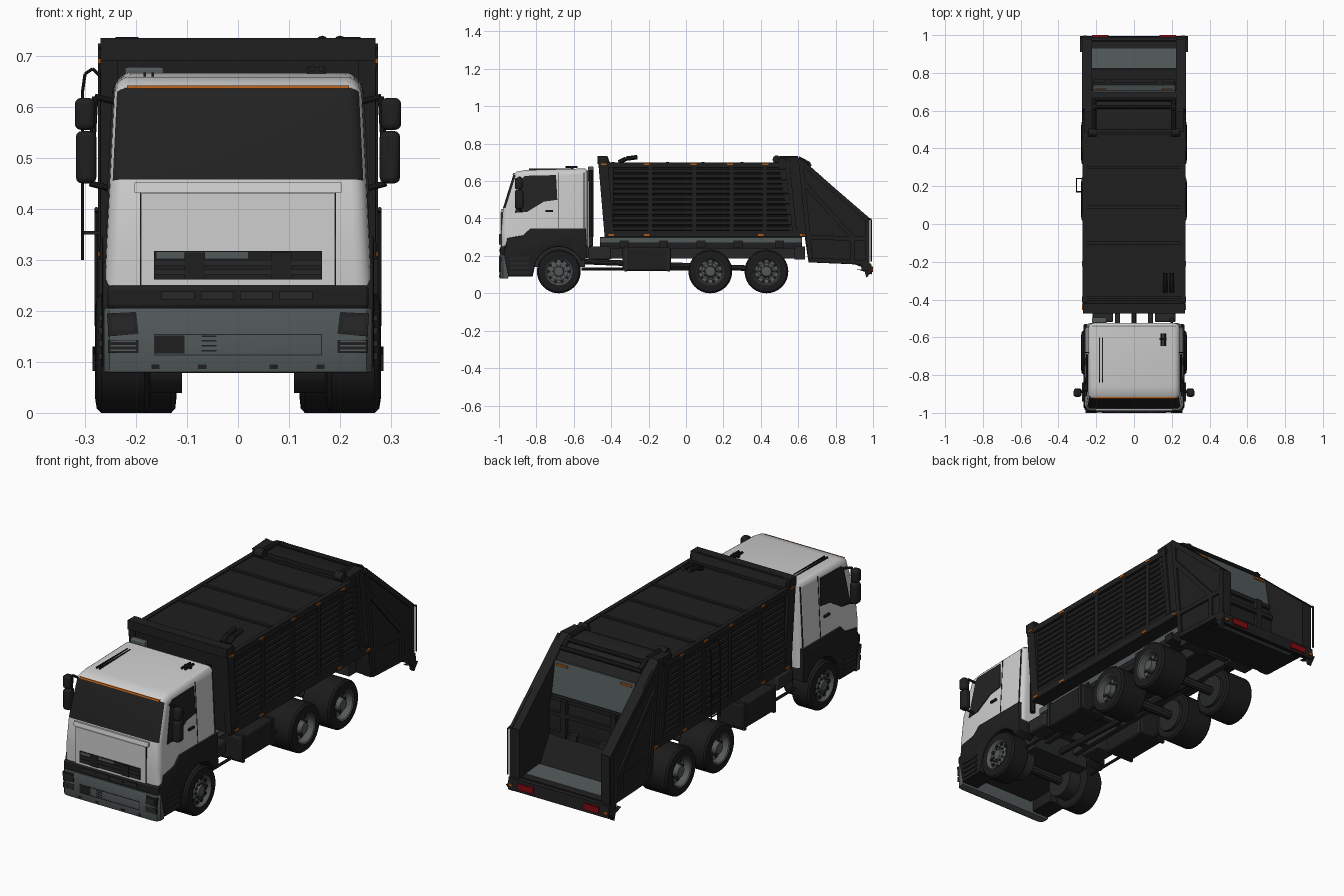
import bpy, bmesh, math
from mathutils import Vector, Matrix

def mat(name, r, g, b):
    m = bpy.data.materials.new(name)
    m.diffuse_color = (r, g, b, 1)
    return m

WHITE = mat("cab_white", .62, .62, .62)
BLACK = mat("body_black", .0135, .0135, .0135)
GLASS = mat("window_glass", .016, .016, .016)
RUBBER = mat("tyre_rubber", .011, .011, .011)
GREY = mat("bumper_grey", .085, .1, .102)
RIM = mat("rim_grey", .09, .098, .1)
FRAME = mat("chassis_dark_grey", .02, .0205, .021)
ORANGE = mat("marker_orange", .42, .1, .008)
RED = mat("lamp_red", .22, .003, .006)

def finish(name, bm, m, mirror=False):
    bmesh.ops.recalc_face_normals(bm, faces=bm.faces)
    me = bpy.data.meshes.new(name)
    bm.to_mesh(me)
    bm.free()
    ob = bpy.data.objects.new(name, me)
    bpy.context.collection.objects.link(ob)
    me.materials.append(m)
    if mirror:
        ob.modifiers.new("mirror", 'MIRROR')
    return ob

def prism(name, m, pts, a0, a1, axis='x', mirror=False, bevel=0, seg=2):
    """Extrude a 2D outline along an axis, optionally rounding the two outline rims."""
    def place(p, a):
        return {'x': (a, p[0], p[1]), 'y': (p[0], a, p[1]), 'z': (p[0], p[1], a)}[axis]
    bm = bmesh.new()
    lo = [bm.verts.new(place(p, a0)) for p in pts]
    hi = [bm.verts.new(place(p, a1)) for p in pts]
    caps = [bm.faces.new(lo), bm.faces.new(hi)]
    n = len(pts)
    for i in range(n):
        bm.faces.new((lo[i], lo[(i + 1) % n], hi[(i + 1) % n], hi[i]))
    if bevel:
        bmesh.ops.recalc_face_normals(bm, faces=bm.faces)
        edges = list({e for f in caps for e in f.edges})
        bmesh.ops.bevel(bm, geom=edges, offset=bevel, segments=seg, profile=.5, affect='EDGES')
    return finish(name, bm, m, mirror)

def box(name, m, x0, x1, y0, y1, z0, z1, mirror=False, bevel=0):
    ob = prism(name, m, [(y0, z0), (y1, z0), (y1, z1), (y0, z1)], x0, x1, 'x', mirror)
    if bevel:
        b = ob.modifiers.new("bevel", 'BEVEL')
        b.width, b.segments = bevel, 3
    return ob

def tube(name, m, pts, r, mirror=False, n=10):
    bm = bmesh.new()
    for a, b in zip(pts, pts[1:]):
        a, b = Vector(a), Vector(b)
        rot = (b - a).to_track_quat('Z', 'Y').to_matrix().to_4x4()
        bmesh.ops.create_cone(bm, cap_ends=True, segments=n, radius1=r, radius2=r, depth=(b - a).length,
                              matrix=Matrix.Translation((a + b) / 2) @ rot)
    return finish(name, bm, m, mirror)

def lathe(name, m, prof, y, z=.117, n=40):
    bm = bmesh.new()
    vs = [bm.verts.new((x, y, z + r)) for x, r in prof]
    es = [bm.edges.new(p) for p in zip(vs, vs[1:])]
    bmesh.ops.spin(bm, geom=vs + es, cent=(0, y, z), axis=(1, 0, 0), angle=2 * math.pi, steps=n)
    bmesh.ops.remove_doubles(bm, verts=bm.verts, dist=1e-5)
    return finish(name, bm, m, True)

def taper(ob):
    for v in ob.data.vertices:
        v.co.x *= 1 - .08 * max(0, v.co.z - .25) / .42
    return ob

# --- cab shell, windscreen by face rule ---
cab = taper(prism("cab_shell", WHITE, [(-.985, .24), (-.988, .33), (-.978, .458), (-.922, .638), (-.905, .65), (-.86, .659),
                  (-.54, .667), (-.525, .655), (-.525, .25)], -.262, .262, bevel=.032, seg=5))
cab.data.materials.append(GLASS)
for f in cab.data.polygons:
    if .47 < f.center.z < .635 and f.normal.y < -.5:
        f.material_index = 1
taper(prism("windscreen_top_strip", ORANGE, [(-.927, .636), (-.923, .642), (-.912, .642), (-.912, .636)], -.235, .235))
taper(prism("side_window", GLASS, [(-.915, .43), (-.875, .615), (-.86, .628), (-.695, .632), (-.688, .50), (-.76, .49), (-.85, .435)],
            .255, .266, mirror=True))
for y in (-.68, -.545):
    taper(box("door_seam", FRAME, .25, .2635, y - .002, y + .002, .35, .645, True))
box("door_handle", BLACK, .25, .262, -.75, -.71, .435, .445, True)
# front panel, grille, band
box("front_panel", WHITE, -.19, .19, -.993, -.975, .25, .43)
prism("panel_top_lip", WHITE, [(-.992, .432), (-.988, .452), (-.97, .452), (-.97, .432)], -.203, .203)
box("panel_seam", FRAME, .19, .192, -.990, -.975, .25, .432, True)
box("grille", BLACK, -.165, .165, -.997, -.975, .262, .318)
box("grille_upper_mesh", GREY, -.16, .02, -.998, -.98, .303, .316)
for z in (.27, .288):
    box("grille_bar", FRAME, -.165, .165, -1.0, -.98, z, z + .012)
box("grille_bracket", BLACK, .065, .105, -1.001, -.98, .262, .315, True)
box("front_band", BLACK, -.256, .256, -.994, -.93, .205, .25, bevel=.008)
for i in range(4):
    box("band_slot", FRAME, -.15 + i * .077, -.085 + i * .077, -.997, -.98, .222, .238)
# bumper and lamps
prism("bumper", GREY, [(-.263, -.95), (-.263, -.978), (-.252, -.992), (-.235, -.997), (.235, -.997), (.252, -.992),
                       (.263, -.978), (.263, -.95)], .078, .207, 'z', bevel=.006)
prism("headlamp", GLASS, [(.195, .155), (.254, .15), (.257, .195), (.2, .198)], -.9995, -.97, 'y', True)
box("headlamp_lens", FRAME, .205, .247, -1.001, -.98, .162, .189, True)
box("fog_lamp", BLACK, .195, .254, -.9995, -.97, .117, .143, True)
for z in (.121, .130, .139):
    box("fog_lamp_slat", GREY, .2, .25, -1.001, -.98, z, z + .003, True)
for a, b, c, d in ((-.165, .165, .113, .115), (-.165, .165, .153, .155), (-.165, -.163, .113, .155), (.163, .165, .113, .155)):
    box("bumper_inset_line", FRAME, a, b, -.999, -.98, c, d)
box("bumper_intake", BLACK, -.163, -.105, -.999, -.98, .116, .152)
for z in (.12, .13, .14, .149):
    box("bumper_intake_slot", BLACK, -.072, -.042, -.999, -.98, z, z + .003)
for x in (.07, .162):
    box("tow_slot", BLACK, x - .008, x + .008, -.9995, -.98, .086, .095, True)
# wings with wheel arch, steps
arch = [(-.68 + .132 * math.cos(t), .117 + .132 * math.sin(t)) for t in [math.radians(175 - 15 * i) for i in range(11)]]
prism("front_wing", BLACK, [(-.95, .09), (-.975, .21), (-.955, .295), (-.87, .31), (-.83, .347), (-.535, .347), (-.53, .19)]
      + arch[::-1] + [(-.82, .09)], .17, .267, mirror=True, bevel=.006)
for z in (.105, .13, .155, .18):
    box("cab_step", FRAME, .25, .274, -.94, -.84, z, z + .012, True)
box("engine_block", FRAME, -.16, .16, -.95, -.54, .14, .26)
box("front_underpan", GREY, -.25, .25, -.965, -.95, .085, .2)
# mirrors
box("mirror_upper", BLACK, .28, .32, -.915, -.875, .555, .618, True, .012)
box("mirror_lower", BLACK, .278, .318, -.915, -.87, .45, .553, True, .012)
tube("mirror_arm", BLACK, [(.24, -.88, .61), (.28, -.89, .62), (.29, -.89, .45), (.25, -.88, .44)], .006, True)
# roof rails, horn, intake snorkel
for x in (-.185, -.17):
    box("roof_rail", BLACK, x, x + .005, -.84, -.6, .657, .668)
for x in (.145, .163):
    tube("roof_horn", BLACK, [(x, -.645, .675), (x, -.58, .675)], .006)
box("horn_mount", BLACK, .135, .172, -.615, -.603, .66, .678)
box("intake_head", GREY, -.222, -.145, -.525, -.495, .6, .678, bevel=.006)
box("intake_duct", BLACK, -.215, -.15, -.522, -.497, .25, .6, bevel=.008)
tube("exhaust_stack", BLACK, [(.2, -.508, .3), (.2, -.508, .66)], .013)

# --- chassis ---
box("frame_rail", FRAME, .075, .1, -.9, .63, .185, .25, True)
for y in (-.45, -.2, .0, .28, .6):
    box("cross_member", FRAME, -.09, .09, y - .015, y + .015, .19, .24)
box("subframe", GREY, .17, .2, -.46, .62, .268, .298, True)
box("subframe_core", BLACK, -.17, .17, -.46, .62, .24, .302)
for y in (-.33, -.12, .08, .28, .5):
    box("subframe_bracket", BLACK, .09, .205, y - .025, y + .025, .245, .282, True)
box("fuel_tank", BLACK, .11, .255, -.34, -.08, .12, .245, True, .012)
for y in (-.33, -.1):
    box("tank_strap", FRAME, .11, .259, y, y + .015, .117, .25, True)
tube("side_rail", FRAME, [(.2, -.56, .13), (.2, .02, .13)], .007, True)
box("air_tank_box", FRAME, .11, .22, -.52, -.4, .18, .25, True, .01)
tube("drive_shaft", FRAME, [(0, -.55, .17), (0, .43, .13)], .015)
box("rear_frame_end", FRAME, .07, .2, .58, .635, .18, .25, True)

# --- wheels ---
for y in (-.68, .13, .43):
    tube("axle", FRAME, [(-.2, y, .117), (.2, y, .117)], .022)
    front = y < 0
    inner = [(.175, .066), (.172, .09), (.175, .108), (.183, .117)] if front else [(.13, .066), (.121, .09), (.123, .108), (.131, .117)]
    lathe("tyre", RUBBER, inner + [(.268, .117), (.277, .109), (.28, .09), (.276, .07), (.26, .066)], y)
    lathe("brake_drum", FRAME, [(.11, 0), (.11, .078), (.19, .078), (.19, 0)], y, n=24)
    rim = [(.279, .073), (.276, .069), (.262, .063), (.262, .052), (.267, .044), (.267, .028), (.278, .024), (.28, 0)]
    if not front:
        rim = [(.279, .073), (.276, .069), (.245, .063), (.24, .044), (.245, .032), (.274, .026), (.278, 0)]
    lathe("rim", RIM, rim, y, n=32)
    xh = .264 if front else .242
    for i in range(10):
        t = math.tau * i / 10
        c, s = math.cos(t), math.sin(t)
        tube("rim_hole", RUBBER, [(xh - .012, y + .055 * c, .117 + .055 * s), (xh + .003, y + .055 * c, .117 + .055 * s)], .009, True)
        tube("wheel_nut", FRAME, [(xh - .01, y + .036 * c, .117 + .036 * s), (xh + .01, y + .036 * c, .117 + .036 * s)], .0045, True, 6)

# --- refuse container ---
prism("container", BLACK, [(-.468, .733), (-.42, .733), (-.405, .695), (.6, .695), (.63, .3), (-.43, .3)], -.257, .257)
prism("front_end_frame", BLACK, [(-.472, .735), (-.42, .735), (-.385, .3), (-.435, .3)], .235, .27, mirror=True)
box("front_top_beam", BLACK, -.27, .27, -.474, -.43, .69, .735)
teeth = [(.25, .33)]
for i in range(12):
    z = .335 + i * .028
    teeth += [(.26, z), (.267, z + .004), (.267, z + .02), (.26, z + .024)]
prism("side_slats", BLACK, teeth + [(.25, .68)], -.39, .56, 'y', True)
box("side_rail_top", BLACK, .25, .272, -.43, .56, .672, .70, True)
box("side_rail_bottom", BLACK, .25, .272, -.42, .62, .30, .335, True)
for y in (-.19, .045, .245, .42):
    box("side_post", BLACK, .25, .271, y - .012, y + .012, .31, .69, True)
for y in (-.39, -.1, .09, .3, .48):
    box("roof_rib", BLACK, -.255, .255, y - .008, y + .008, .69, .703)
for y, z in ((-.44, .69), (-.21, .69), (.04, .69), (.235, .69), (.425, .69), (-.4, .312), (-.21, .312), (.4, .312), (.625, .312)):
    box("side_marker", ORANGE, .262, .2745, y - .015, y + .015, z - .005, z + .005, True)
for x in (.165, .2):
    tube("roof_pipe", BLACK, [(x, -.36, .70), (x, -.32, .72), (x, -.26, .728)], .012)
# ladder on the left side
for y in (.17, .24):
    tube("ladder_rail", BLACK, [(-.27, y, .66), (-.285, y, .675), (-.3, y, .665), (-.305, y, .63), (-.305, y, .3)], .003)
for i in range(7):
    z = .32 + i * .05
    tube("ladder_rung", BLACK, [(-.305, .17, z), (-.305, .24, z)], .003)
for y in (.17, .237):
    box("ladder_bracket", BLACK, -.305, -.26, y, y + .004, .35, .357)

# --- tailgate ---
prism("tailgate_side", BLACK, [(.49, .722), (.595, .728), (.645, .695), (.98, .40), (.98, .14), (.90, .158), (.655, .165), (.635, .3), (.56, .31)],
      .222, .266, mirror=True)
def bar(name, a, b, w):
    """Raised strip on the tailgate side between two (y, z) points."""
    a, b = Vector(a), Vector(b)
    d = (b - a).normalized() * w / 2
    n = Vector((-d.y, d.x))
    return prism(name, BLACK, [a + n, b + n, b - n, a - n], .26, .275, mirror=True)
for a, b in (((.6, .715), (.975, .392)), ((.615, .69), (.665, .19)), ((.66, .178), (.97, .165)), ((.968, .395), (.968, .155)),
             ((.62, .60), (.90, .29)), ((.89, .29), (.89, .17)), ((.66, .30), (.96, .29)), ((.54, .715), (.58, .33))):
    bar("tailgate_side_rib", a, b, .024)
prism("hopper_body", BLACK, [(.5, .715), (.595, .715), (.64, .69), (.705, .635), (.727, .49), (.75, .42), (.745, .3), (.82, .17),
                             (.95, .155), (.97, .165), (.98, .125), (.90, .155), (.66, .165), (.635, .3), (.5, .3)], -.23, .23)
prism("hopper_upper_panel", GREY, [(.708, .642), (.735, .49), (.725, .488), (.695, .64)], -.218, .218)
box("panel_marker", ORANGE, .145, .205, .712, .7185, .622, .632, True)
prism("hopper_floor", GREY, [(.825, .176), (.93, .166), (.93, .152), (.825, .16)], -.222, .222)
for y, z in ((.74, .475), (.757, .41), (.753, .31)):
    box("packer_rib", BLACK, -.215, .215, y - .025, y + .008, z - .01, z + .01)
box("packer_arm", BLACK, .12, .15, .73, .765, .3, .48, True)
box("packer_latch", FRAME, .06, .1, .74, .765, .3, .33, True)
for y, z in ((.62, .712), (.66, .685)):
    tube("top_cross_bar", BLACK, [(-.22, y, z), (.22, y, z)], .011)
tube("lift_cylinder", BLACK, [(.21, .5, .722), (.21, .6, .722), (.21, .66, .69)], .012, True)
tube("tailgate_hinge", BLACK, [(.195, .485, .715), (.24, .485, .715)], .022, True, 16)
tube("rear_handrail", FRAME, [(.278, .97, .40), (.278, .99, .395), (.278, .99, .17)], .004, True)
# rear sill, lamps
prism("rear_sill", BLACK, [(.93, .165), (.99, .158), (.995, .1), (.94, .125)], -.275, .275)
box("rear_tail_lamp", RED, .135, .222, .985, 1.0, .113, .143, True)
box("rear_corner_marker", ORANGE, .25, .27, .985, .999, .118, .13, True)
prism("sill_step", BLACK, [(.91, .13), (.995, .12), (.965, .082), (.955, .115)], .262, .285, mirror=True)

# smooth curved parts, keep hard edges
bpy.ops.object.select_all(action='SELECT')
bpy.context.view_layer.objects.active = cab
bpy.ops.object.shade_smooth_by_angle(angle=math.radians(32))
